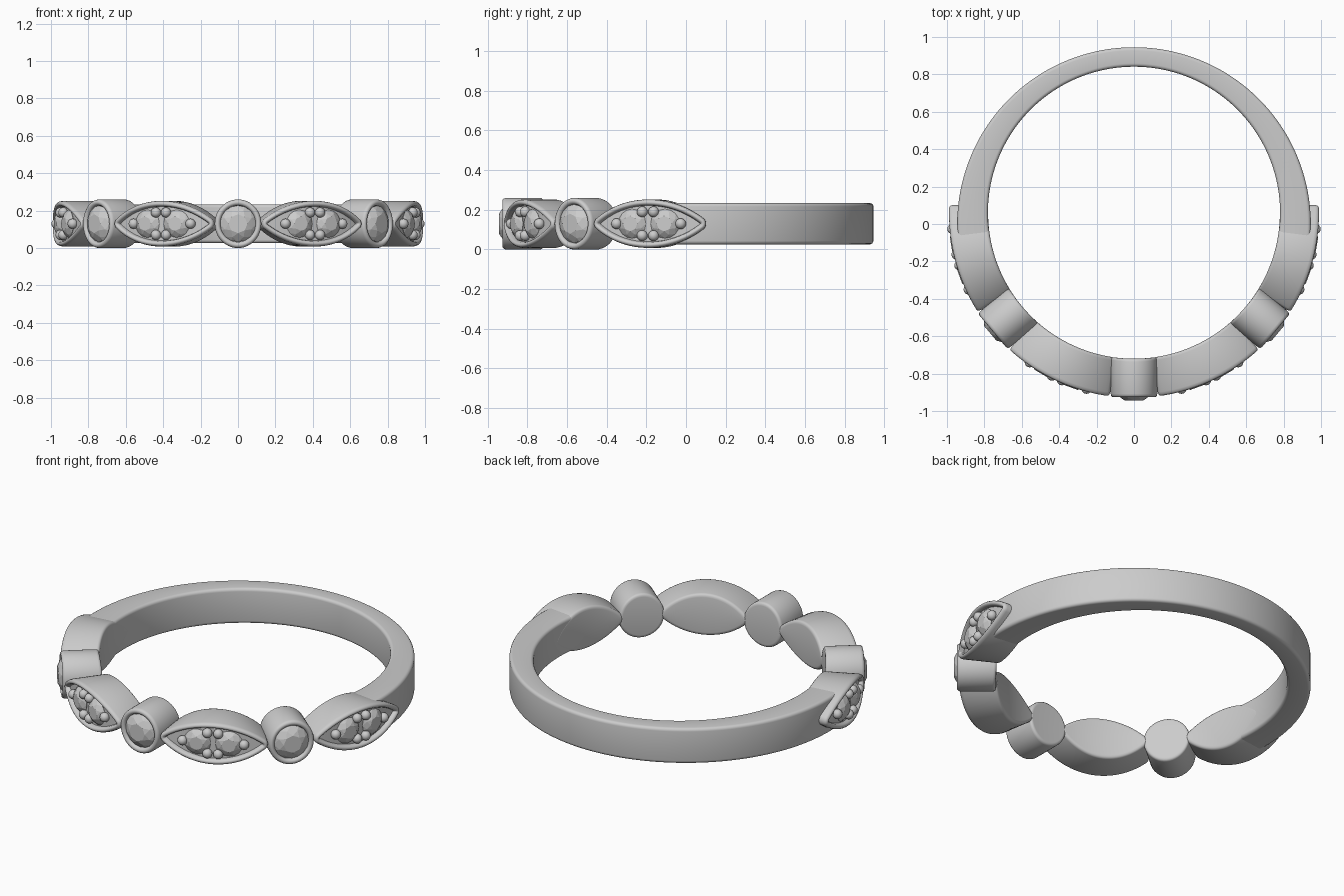
import bpy, bmesh
from math import sin, cos, pi, radians, asin, sqrt
from mathutils import Vector, Matrix

if "Cube" in bpy.data.objects:
    bpy.data.objects.remove(bpy.data.objects["Cube"])

CY, ZC = 0.06, 0.13          # ring axis and mid height
R_IN, R_OUT = 0.78, 0.985    # bore and face of the settings


def finish(bm, name, angle=None):
    bmesh.ops.recalc_face_normals(bm, faces=bm.faces)
    me = bpy.data.meshes.new(name)
    bm.to_mesh(me)
    bm.free()
    ob = bpy.data.objects.new(name, me)
    bpy.context.collection.objects.link(ob)
    if angle:
        bpy.ops.object.select_all(action='DESELECT')
        ob.select_set(True)
        bpy.context.view_layer.objects.active = ob
        bpy.ops.object.shade_smooth_by_angle(angle=radians(angle))
    return ob


def wrapped(a, u, v, r):
    # point on a cylinder of radius r, u measured along the arc
    t = a + u / R_OUT
    return Vector((r * cos(t), CY + r * sin(t), ZC + v))


def straight(a, u, v, r):
    # point on a straight radial post; only its bore end is curved
    q = sqrt(r * r - u * u) if r < 0.85 else r
    return Vector((q * cos(a) - u * sin(a), CY + q * sin(a) + u * cos(a), ZC + v))


def lens(length, height):
    # outline of a pointed lens, grown by d with rounded tips
    R = (length ** 2 + height ** 2) / (2 * height)
    phi = asin(length / R)

    def outline(d):
        up = []
        for i in range(7):
            t = (pi / 2 - phi) * i / 6
            up.append((length + d * cos(t), d * sin(t)))
        for i in range(1, 32):
            t = pi / 2 - phi + 2 * phi * i / 32
            up.append(((R + d) * cos(t), (R + d) * sin(t) - (R - height)))
        for i in range(7):
            t = pi / 2 + phi + (pi / 2 - phi) * i / 6
            up.append((-length + d * cos(t), d * sin(t)))
        return up + [(u, -v) for u, v in up[-2:0:-1]]
    return outline


def circle(d):
    return [(0.96 * d * cos(2 * pi * i / 48), d * sin(2 * pi * i / 48)) for i in range(48)]


def setting(name, a, outline, profile, place):
    # loft the outline through (offset, radius) steps, close both ends in strips
    bm = bmesh.new()
    loops = [[bm.verts.new(place(a, u, v, r)) for u, v in outline(d)] for d, r in profile]
    n = len(loops[0])
    for A, B in zip(loops, loops[1:]):
        for i in range(n):
            j = (i + 1) % n
            bm.faces.new((A[i], A[j], B[j], B[i]))
    for L in (loops[0], loops[-1]):
        for i in range(n // 2):
            f = [L[i], L[i + 1], L[n - i - 1], L[(n - i) % n]]
            bm.faces.new(list(dict.fromkeys(f)))
    return finish(bm, name, 40)


def stone(name, a, u, rad, r_girdle, r_table):
    # faceted round brilliant facing outward
    bm = bmesh.new()
    t = a + u / R_OUT
    M = Matrix.Translation((0, CY, ZC)) @ Matrix.Rotation(t, 4, 'Z')
    h = r_table - r_girdle

    def ring(k, n, off, x):
        return [bm.verts.new(M @ Vector((x, k * cos(2 * pi * (i + off) / n),
                                         k * sin(2 * pi * (i + off) / n)))) for i in range(n)]
    g = ring(rad, 16, 0, r_girdle)
    m = ring(rad * 0.8, 8, 0.5, r_girdle + h * 0.55)
    tb = ring(rad * 0.52, 8, 0, r_table)
    tip = bm.verts.new(M @ Vector((r_girdle - rad * 0.8, 0, 0)))
    for i in range(8):
        j = (i + 1) % 8
        c = g[2 * i + 1]
        bm.faces.new((g[2 * i], c, m[i]))
        bm.faces.new((c, g[(2 * i + 2) % 16], m[i]))
        bm.faces.new((m[i], g[2 * j], m[j]))
        bm.faces.new((m[i], m[j], tb[j]))
        bm.faces.new((tb[i], m[i], tb[j]))
    bm.faces.new(tb)
    for i in range(16):
        bm.faces.new((g[i], tip, g[(i + 1) % 16]))
    return finish(bm, name)


def band():
    # plain shank: round bore, outer circle centred on the origin, so it thins at the back
    bm = bmesh.new()
    hz, c = 0.104, 0.018
    rows = []
    for k in range(121):
        t = radians(-11 + 202 * k / 120)
        ro = -CY * sin(t) + sqrt(0.945 ** 2 - (CY * cos(t)) ** 2)
        ri = R_IN + 0.001
        pts = []
        for cx, cz, t0 in ((ro - c, hz - c, 0), (ri + c, hz - c, 90),
                           (ri + c, c - hz, 180), (ro - c, c - hz, 270)):
            for i in range(5):
                q = radians(t0 + 22.5 * i)
                pts.append((cx + c * cos(q), cz + c * sin(q)))
        rows.append([bm.verts.new((r * cos(t), CY + r * sin(t), ZC + z)) for r, z in pts])
    n = len(rows[0])
    for A, B in zip(rows, rows[1:]):
        for i in range(n):
            bm.faces.new((A[i], A[(i + 1) % n], B[(i + 1) % n], B[i]))
    bm.faces.new(rows[0])
    bm.faces.new(rows[-1])
    return finish(bm, "band", 40)


band()

# three round bezels, each with one stone
round_profile = [(0.112, R_IN), (0.122, 0.782), (0.128, 0.788), (0.13, 0.797), (0.13, 0.968),
                 (0.127, 0.978), (0.121, 0.984), (0.113, 0.986), (0.105, 0.983),
                 (0.099, 0.976), (0.096, 0.96)]
for k, deg in enumerate((-140, -90, -40)):
    a = radians(deg)
    setting(f"round_setting_{k}", a, circle, round_profile, straight)
    stone(f"round_stone_{k}", a, 0, 0.097, 0.97, 1.003)

# four marquise bezels, each with two stones and six beads
marquise_profile = [(0.015, R_IN), (0.025, 0.782), (0.032, 0.788), (0.034, 0.797), (0.034, 0.968),
                    (0.031, 0.980), (0.025, 0.987), (0.018, 0.989), (0.011, 0.986),
                    (0.006, 0.978), (0.003, 0.962)]
shape = lens(0.266, 0.088)
for k, deg in enumerate((-165, -115, -65, -15)):
    a = radians(deg)
    setting(f"marquise_setting_{k}", a, shape, marquise_profile, wrapped)
    for s in (-1, 1):
        stone(f"marquise_stone_{k}_{'left' if s < 0 else 'right'}", a, s * 0.088, 0.074, 0.965, 0.993)
    bm = bmesh.new()
    for u, v in ((-0.17, 0), (0.17, 0), (-0.03, 0.06), (0.03, 0.06), (-0.03, -0.06), (0.03, -0.06)):
        bmesh.ops.create_uvsphere(bm, u_segments=16, v_segments=10, radius=0.027,
                                  matrix=Matrix.Translation(wrapped(a, u, v, 0.975)))
    finish(bm, f"marquise_beads_{k}", 60)
